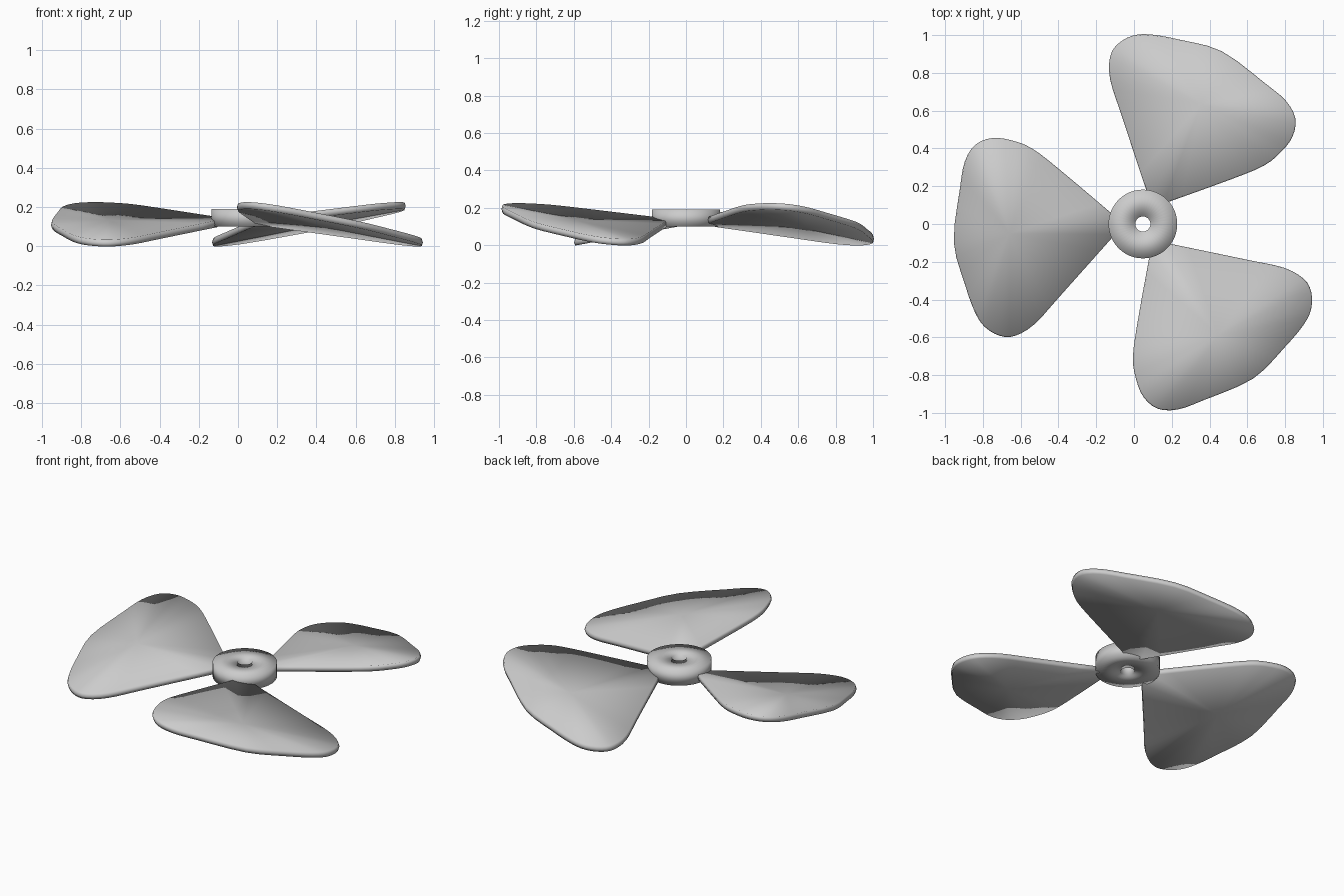
import bpy, bmesh, math
from mathutils import Matrix, Vector

if "Cube" in bpy.data.objects:
    bpy.data.objects.remove(bpy.data.objects["Cube"])

HUB = Vector((0.047, 0, 0))

# Outline of the left blade seen from above (root, high corner, tip, low corner, root)
OUTLINE = [(-0.10, 0.04), (-0.39, 0.285), (-0.54, 0.40), (-0.65, 0.443), (-0.75, 0.455),
           (-0.84, 0.42), (-0.896, 0.33), (-0.922, 0.185), (-0.954, -0.095),
           (-0.896, -0.317), (-0.843, -0.465), (-0.79, -0.545), (-0.71, -0.592),
           (-0.63, -0.592), (-0.526, -0.53), (-0.39, -0.38), (-0.10, -0.055)]
PITCH, HALF = 0.184, 0.0175


def finish(name, bm):
    bmesh.ops.recalc_face_normals(bm, faces=bm.faces)
    me = bpy.data.meshes.new(name)
    bm.to_mesh(me)
    bm.free()
    for p in me.polygons:
        p.use_smooth = True
    ob = bpy.data.objects.new(name, me)
    bpy.context.collection.objects.link(ob)
    return ob


def smooth_line(pts, n=3):
    """Catmull-Rom curve through the points."""
    p = [Vector(q) for q in pts]
    p = [p[0]] + p + [p[-1]]
    out = []
    for a, b, c, d in zip(p, p[1:], p[2:], p[3:]):
        for k in range(n):
            t = k / n
            out.append(0.5 * (2 * b + (c - a) * t + (2 * a - 5 * b + 4 * c - d) * t * t
                              + (3 * b - a - 3 * c + d) * t ** 3))
    return out + [p[-1]]


def blade(name, turn):
    bm = bmesh.new()
    line = smooth_line(OUTLINE)
    n = len(line)
    centre = Vector((-0.66, -0.05))
    spin = Matrix.Translation(HUB) @ Matrix.Rotation(turn, 4, 'Z') @ Matrix.Translation(-HUB)

    def vert(q, dz):
        return bm.verts.new(spin @ Vector((q.x, q.y, 0.125 + PITCH * q.y + dz)))

    # rounded rim: lower, middle and upper loops
    rings = []
    for dz, inset in ((-HALF, 0.006), (0, 0), (HALF, 0.006)):
        rings.append([vert(q + (centre - q).normalized() * inset, dz) for q in line])
    for lo, hi in zip(rings, rings[1:]):
        for i in range(n):
            j = (i + 1) % n
            bm.faces.new((lo[i], lo[j], hi[j], hi[i]))
    # pitched faces closed by a fan
    for ring, dz in ((rings[0], -HALF), (rings[-1], HALF)):
        mid = vert(centre, dz)
        for i in range(n):
            bm.faces.new((ring[i], ring[(i + 1) % n], mid))
    return finish(name, bm)


# Hub: thick ring with a shaft hole
bm = bmesh.new()
SEG = 48
section = [(0.04, 0.10), (0.182, 0.10), (0.182, 0.19), (0.04, 0.19)]
loops = [[bm.verts.new((HUB.x + r * math.cos(a), r * math.sin(a), z)) for r, z in section]
         for a in (2 * math.pi * i / SEG for i in range(SEG))]
for i in range(SEG):
    a, b = loops[i], loops[(i + 1) % SEG]
    for k in range(4):
        bm.faces.new((a[k], b[k], b[(k + 1) % 4], a[(k + 1) % 4]))
finish("hub", bm)

# Three blades around the hub
for i in range(3):
    blade(f"blade_{i + 1}", i * 2 * math.pi / 3)
